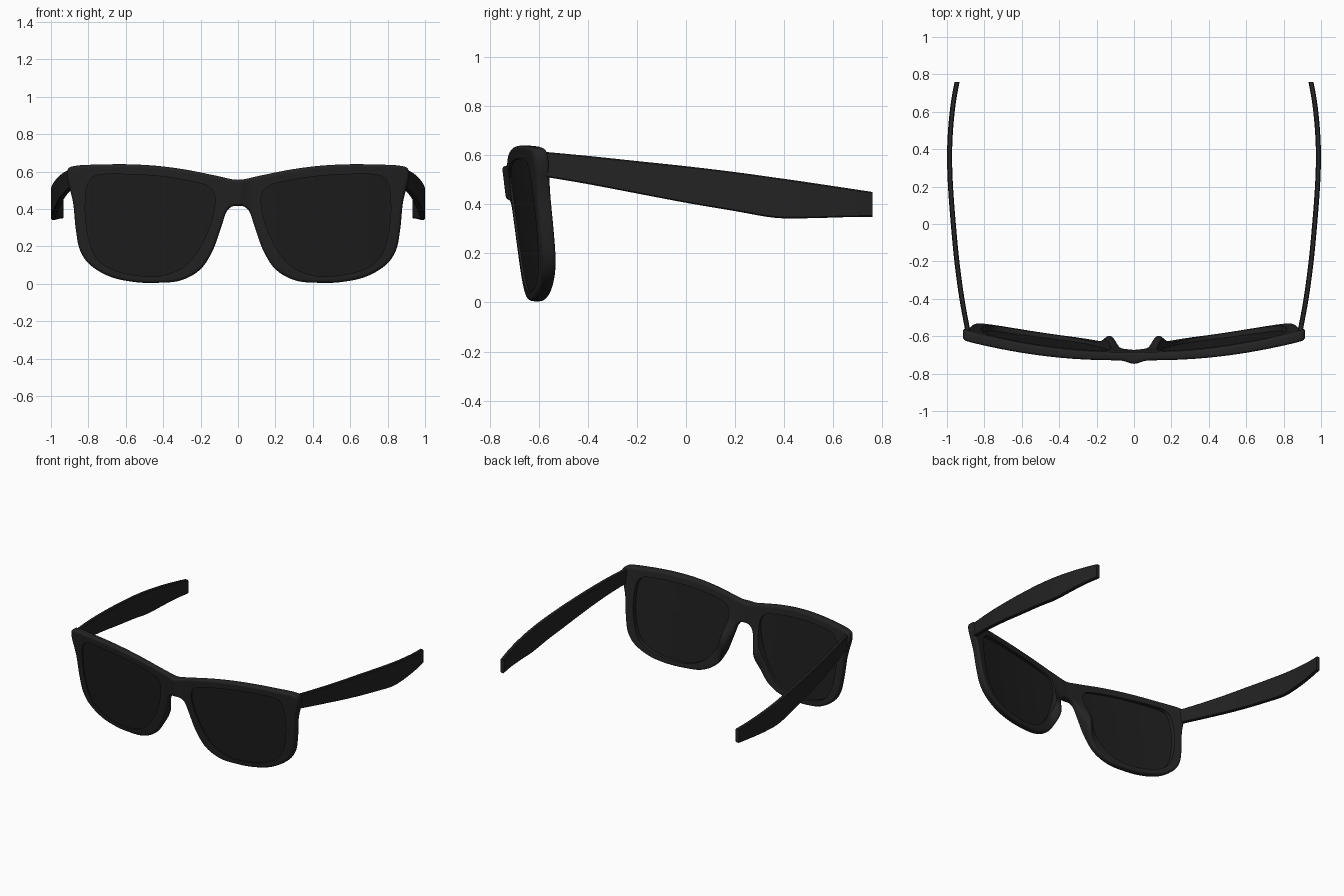
import bpy, bmesh, math
from mathutils import Vector

if "Cube" in bpy.data.objects:
    bpy.data.objects.remove(bpy.data.objects["Cube"])


def material(name, value):
    m = bpy.data.materials.new(name)
    m.diffuse_color = (value, value, value, 1)
    m.use_nodes = True
    m.node_tree.nodes["Principled BSDF"].inputs["Base Color"].default_value = m.diffuse_color
    return m


frame_black = material("frame black", 0.017)
lens_black = material("lens black", 0.013)


def spline(pts, steps):
    """Catmull-Rom through pts[1:-1]; the end points only steer."""
    pts = [Vector(p) for p in pts]
    out = []
    for a, b, c, d in zip(pts, pts[1:], pts[2:], pts[3:]):
        for i in range(steps):
            t = i / steps
            out.append(0.5 * (2 * b + (c - a) * t + (2 * a - 5 * b + 4 * c - d) * t * t
                              + (3 * b - a - 3 * c + d) * t ** 3))
    return out + [pts[-2]]


def finish(name, bm, mat):
    bmesh.ops.remove_doubles(bm, verts=bm.verts, dist=1e-5)
    bmesh.ops.recalc_face_normals(bm, faces=bm.faces)
    me = bpy.data.meshes.new(name)
    bm.to_mesh(me)
    bm.free()
    me.materials.append(mat)
    ob = bpy.data.objects.new(name, me)
    bpy.context.collection.objects.link(ob)
    bpy.ops.object.select_all(action='DESELECT')
    ob.select_set(True)
    bpy.context.view_layer.objects.active = ob
    bpy.ops.object.shade_smooth_by_angle(angle=math.radians(40))
    mod = ob.modifiers.new("mirror", 'MIRROR')
    mod.merge_threshold = 0.0005
    return ob


def bridge_rings(bm, rings, wrap):
    pairs = list(zip(rings, rings[1:])) + ([(rings[-1], rings[0])] if wrap else [])
    for a, b in pairs:
        for i in range(len(a)):
            j = (i + 1) % len(a)
            bm.faces.new((a[i], a[j], b[j], b[i]))


def gauss(v, mid, width):
    return math.exp(-((v - mid) / width) ** 2)


# wrapped and tilted front surface, and frame thickness with nose pads
def front_y(x, z):
    return -0.735 + 0.137 * x * x + 0.12 * (0.6 - z) - 0.02 * gauss(x, 0, 0.045)


def thickness(x, z):
    return (0.042 + 0.02 * x + 0.02 * gauss(x, 0, 0.05)
            + 0.05 * gauss(x, 0.13, 0.045) * gauss(z, 0.27, 0.11))


# lens outline as radius by angle about the lens centre
CX, CZ = 0.47, 0.36
lens_pts = [(.80, .54), (.755, .579), (.63, .586), (.417, .574), (.215, .54), (.143, .507),
            (.123, .44), (.144, .33), (.203, .193), (.283, .096), (.38, .05), (.48, .04),
            (.63, .062), (.738, .118), (.79, .209), (.814, .34), (.815, .46)]
loop = spline([lens_pts[-1]] + lens_pts + lens_pts[:2], 10)[:-1]
polar = sorted((math.atan2(p.y - CZ, p.x - CX), math.hypot(p.x - CX, p.y - CZ)) for p in loop)
polar = [(polar[-1][0] - math.tau, polar[-1][1])] + polar + [(polar[0][0] + math.tau, polar[0][1])]


def lens_edge(ang, scale=1.0):
    for (a0, r0), (a1, r1) in zip(polar, polar[1:]):
        if a0 <= ang <= a1:
            r = r0 + (r1 - r0) * (ang - a0) / max(a1 - a0, 1e-9)
            return Vector((CX + scale * r * math.cos(ang), CZ + scale * r * math.sin(ang)))


# outer outline of half the frame, closed along the centre line
ZT, ZB = 0.556, 0.417
outer_pts = [(-.118, .578), (0, ZT), (.118, .578), (.278, .61), (.44, .631), (.6, .639),
             (.76, .637), (.85, .633), (.9, .622), (.915, .595), (.911, .55), (.895, .49),
             (.88, .42), (.867, .289), (.845, .18), (.79, .10), (.684, .038), (.56, .01),
             (.44, .005), (.31, .017), (.203, .075), (.134, .18), (.0856, .316), (.064, .38),
             (.037, .41), (0, ZB), (-.037, .41)]
outer = spline(outer_pts, 7)
outer += [Vector((0, ZB + (ZT - ZB) * i / 7)) for i in range(1, 7)]
inner = [lens_edge(math.atan2(p.y - CZ, p.x - CX)) for p in outer]


def inset(i, d):
    p = outer[i]
    if p.x < 1e-4:
        return Vector((0, min(max(p.y, ZB + d), ZT - d)))
    tan = (outer[(i + 1) % len(outer)] - outer[i - 1]).normalized()
    q = p + d * Vector((tan.y, -tan.x))
    return Vector((max(q.x, 0), q.y))


# frame front: cross-section swept round the lens opening
R = 0.016
bm = bmesh.new()
section = [('flat', k / 6, 0) for k in range(6)]
section += [('edge', R * (1 - math.sin(a)), R * (1 - math.cos(a)))
            for a in (math.radians(18 * k) for k in range(6))]
rings = []
for back in (False, True):
    for kind, u, d in (reversed(section) if back else section):
        ring = []
        for i in range(len(outer)):
            p = inset(i, u) if kind == 'edge' else inner[i].lerp(inset(i, R), u)
            x, z = p
            depth = thickness(x, z) - d if back else d
            ring.append(bm.verts.new((x, front_y(x, z) + depth, z)))
        rings.append(ring)
bridge_rings(bm, rings, True)
seam = [f for f in bm.faces if all(abs(v.co.x) < 1e-5 for v in f.verts)]
bmesh.ops.delete(bm, geom=seam, context='FACES')
finish("frame_front", bm, frame_black)

# lenses: curved discs set slightly into the frame
bm = bmesh.new()
rings = []
scales = [0.01, 0.2, 0.4, 0.6, 0.8, 0.94, 1.003]
for off, order in ((0.009, scales), (0.028, scales[::-1])):
    for s in order:
        ring = []
        for k in range(96):
            x, z = lens_edge(-math.pi + math.tau * k / 96, s)
            ring.append(bm.verts.new((x, front_y(x, z) + off, z)))
        rings.append(ring)
bridge_rings(bm, rings, False)
bm.faces.new(rings[0])
bm.faces.new(rings[-1])
finish("lenses", bm, lens_black)

# temples: y, x centre, top z, bottom z
stations = [(-.75, .862, .633, .54), (-.6, .884, .616, .516), (-.4, .92, .597, .482),
            (-.2, .947, .576, .444), (0, .966, .555, .406), (.2, .981, .531, .372),
            (.36, .986, .509, .345), (.5, .981, .489, .343), (.64, .967, .468, .347),
            (.76, .946, .45, .349), (.88, .92, .432, .351)]
bm = bmesh.new()
H, C = 0.0135, 0.005
rings = []
for y, x, zt, zb in spline(stations, 5):
    ring = [(-H, zb + C), (-H + C, zb), (H - C, zb), (H, zb + C),
            (H, zt - C), (H - C, zt), (-H + C, zt), (-H, zt - C)]
    rings.append([bm.verts.new((x + dx, y, z)) for dx, z in ring])
bridge_rings(bm, rings, False)
bm.faces.new(rings[0])
bm.faces.new(rings[-1])
finish("temples", bm, frame_black)
